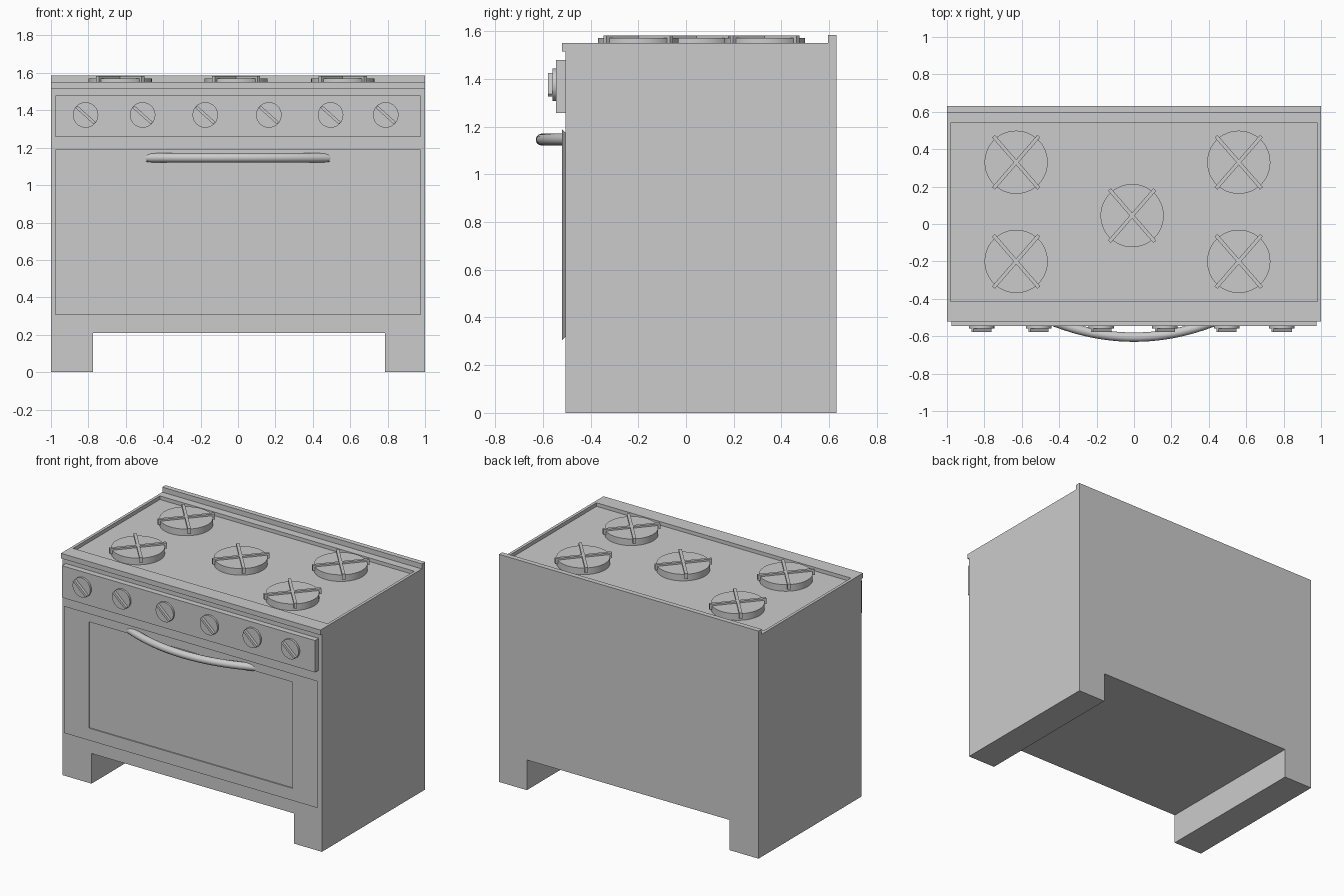
import bpy, bmesh, math
from mathutils import Matrix, Vector

if "Cube" in bpy.data.objects:
    bpy.data.objects.remove(bpy.data.objects["Cube"])


def add_object(name, bm):
    bmesh.ops.recalc_face_normals(bm, faces=bm.faces)
    me = bpy.data.meshes.new(name)
    bm.to_mesh(me)
    bm.free()
    ob = bpy.data.objects.new(name, me)
    bpy.context.collection.objects.link(ob)
    return ob


def smooth(ob):
    bpy.ops.object.select_all(action='DESELECT')
    ob.select_set(True)
    bpy.context.view_layer.objects.active = ob
    bpy.ops.object.shade_smooth_by_angle(angle=math.radians(35))


def box(name, x, y, z, rot=Matrix()):
    """Box from (min, max) ranges, turned about its own centre."""
    bm = bmesh.new()
    size = Vector((x[1] - x[0], y[1] - y[0], z[1] - z[0]))
    mid = Vector((sum(x) / 2, sum(y) / 2, sum(z) / 2))
    bmesh.ops.create_cube(bm, size=1, matrix=Matrix.Translation(mid) @ rot @ Matrix.Diagonal(size).to_4x4())
    return add_object(name, bm)


def disc(name, centre, radius, depth, rot=Matrix()):
    bm = bmesh.new()
    bmesh.ops.create_cone(bm, cap_ends=True, segments=48, radius1=radius, radius2=radius, depth=depth,
                          matrix=Matrix.Translation(centre) @ rot)
    smooth(add_object(name, bm))


def lofted_rects(name, rects, place):
    """Bridge rectangles (a0, a1, b0, b1, depth) in order and cap both ends."""
    bm = bmesh.new()
    loops = [[bm.verts.new(place(a, b, d)) for a, b in ((a0, b0), (a1, b0), (a1, b1), (a0, b1))]
             for a0, a1, b0, b1, d in rects]
    for lo, hi in zip(loops, loops[1:]):
        for i in range(4):
            j = (i + 1) % 4
            bm.faces.new((lo[i], lo[j], hi[j], hi[i]))
    bm.faces.new(loops[0])
    bm.faces.new(loops[-1])
    return add_object(name, bm)


# Body with a leg panel on each side, extruded front to back
bm = bmesh.new()
profile = [(-1, 0), (-0.775, 0), (-0.775, 0.21), (0.785, 0.21), (0.785, 0), (1, 0), (1, 1.515), (-1, 1.515)]
face = bm.faces.new([bm.verts.new((x, -0.505, z)) for x, z in profile])
ext = bmesh.ops.extrude_face_region(bm, geom=[face])
bmesh.ops.translate(bm, vec=(0, 1.135, 0), verts=[v for v in ext['geom'] if isinstance(v, bmesh.types.BMVert)])
add_object("body", bm)

# Cooktop with a sunken tray, and the ledge behind it
lofted_rects("cooktop", [(-1, 1, -0.52, 0.63, 1.515), (-1, 1, -0.52, 0.63, 1.55),
                         (-0.98, 0.98, -0.415, 0.54, 1.55), (-0.98, 0.98, -0.415, 0.54, 1.525)],
             lambda a, b, d: (a, b, d))
box("back_ledge", (-1, 1), (0.595, 0.63), (1.55, 1.585))

# Oven door: flared edge and a shallow sunken panel
lofted_rects("oven_door", [(-0.96, 0.96, 0.32, 1.175, -0.505), (-0.975, 0.975, 0.305, 1.19, -0.52),
                           (-0.785, 0.785, 0.39, 1.13, -0.52), (-0.785, 0.785, 0.39, 1.13, -0.512)],
             lambda a, b, d: (a, d, b))

# Burners with crossed grate bars
for i, (x, y) in enumerate([(-0.63, 0.33), (0.56, 0.33), (-0.01, 0.045), (-0.63, -0.2), (0.56, -0.2)]):
    disc(f"burner_{i}", (x, y, 1.548), 0.169, 0.046)
    for s in (-1, 1):
        box(f"burner_{i}_grate_bar", (x - 0.185, x + 0.185), (y - 0.01, y + 0.01), (1.545, 1.583),
            Matrix.Rotation(s * math.radians(49), 4, 'Z'))

# Control panel and knobs
box("control_panel", (-0.975, 0.975), (-0.545, -0.505), (1.258, 1.48))
for i, x in enumerate([-0.815, -0.51, -0.175, 0.165, 0.495, 0.79]):
    disc(f"knob_{i}", (x, -0.551, 1.375), 0.068, 0.016, Matrix.Rotation(math.pi / 2, 4, 'X'))
    box(f"knob_{i}_grip", (x - 0.065, x + 0.065), (-0.578, -0.555), (1.367, 1.383),
        Matrix.Rotation(math.radians(42), 4, 'Y'))

# Bowed door handle, swept along a shallow arc
curve = bpy.data.curves.new("handle_path", 'CURVE')
curve.dimensions = '3D'
curve.bevel_depth = 0.025
curve.bevel_resolution = 4
curve.use_fill_caps = True
spline = curve.splines.new('POLY')
n = 24
spline.points.add(n)
for i, p in enumerate(spline.points):
    x = -0.5 + i / n
    p.co = (x, -0.605 + 0.1 * (x / 0.47) ** 2, 1.146, 1)
tmp = bpy.data.objects.new("handle_path", curve)
bpy.context.collection.objects.link(tmp)
mesh = bpy.data.meshes.new_from_object(tmp.evaluated_get(bpy.context.evaluated_depsgraph_get()))
bpy.data.objects.remove(tmp)
handle = bpy.data.objects.new("door_handle", mesh)
bpy.context.collection.objects.link(handle)
smooth(handle)
